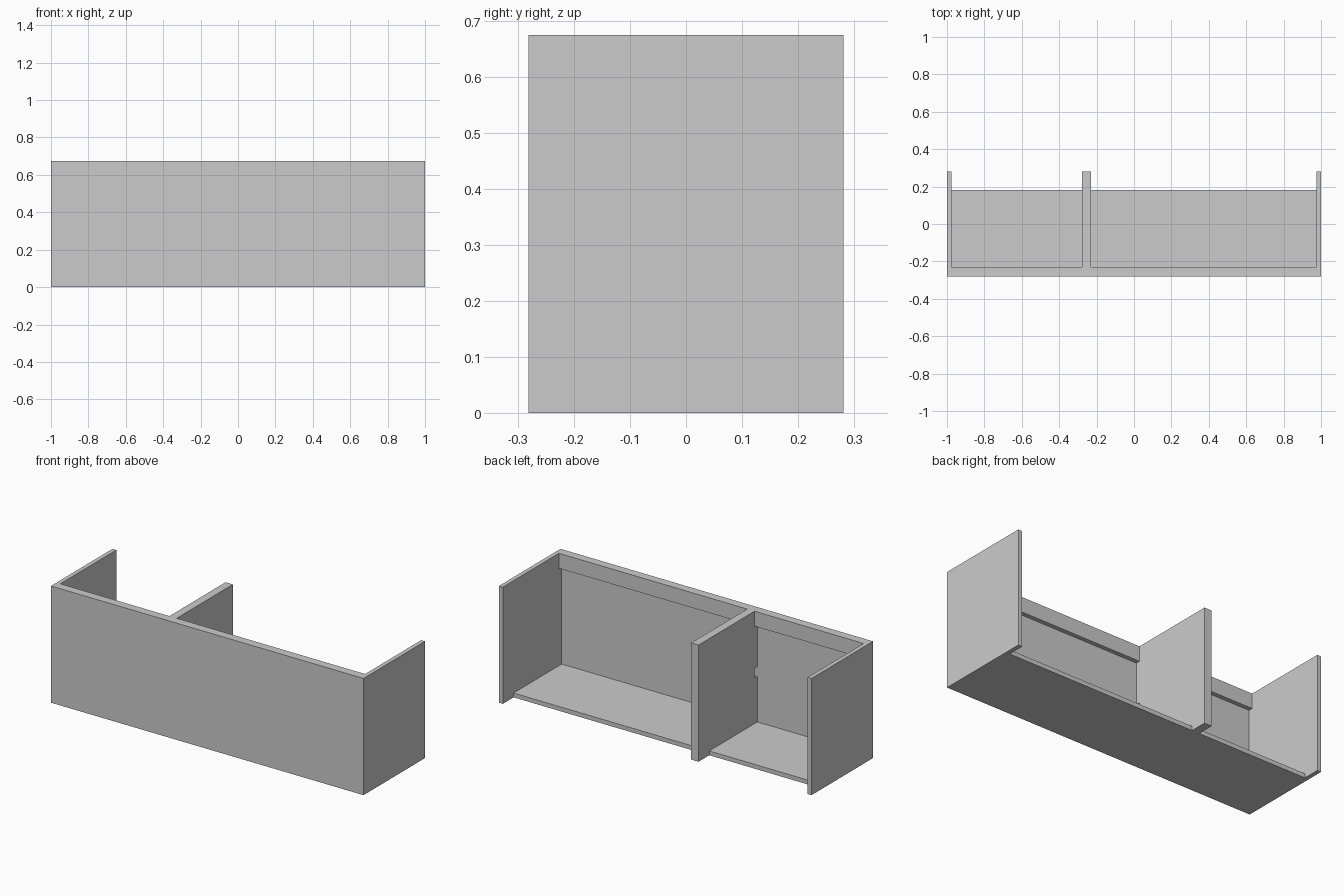
import bpy, bmesh

if "Cube" in bpy.data.objects:
    bpy.data.objects.remove(bpy.data.objects["Cube"])

X, Y, H = 1.0, 0.281, 0.675      # half width, half depth, height
T = 0.025                        # board thickness
DIV_L, DIV_R = -0.277, -0.23     # divider faces
FLOOR_BACK = 0.183
INNER = -Y + T                   # inside face of the front panel


def extrude_yz(name, profile, x0, x1):
    """Solid made from a (y, z) profile extruded along x."""
    bm = bmesh.new()
    face = bm.faces.new([bm.verts.new((x0, y, z)) for y, z in profile])
    ext = bmesh.ops.extrude_face_region(bm, geom=[face])
    verts = [v for v in ext["geom"] if isinstance(v, bmesh.types.BMVert)]
    bmesh.ops.translate(bm, verts=verts, vec=(x1 - x0, 0, 0))
    bmesh.ops.recalc_face_normals(bm, faces=bm.faces)
    mesh = bpy.data.meshes.new(name)
    bm.to_mesh(mesh)
    bm.free()
    obj = bpy.data.objects.new(name, mesh)
    bpy.context.collection.objects.link(obj)
    return obj


def board(name, x0, x1, y0, y1, z0, z1):
    return extrude_yz(name, [(y0, z0), (y1, z0), (y1, z1), (y0, z1)], x0, x1)


# Front panel across the whole width
board("front_panel", -X, X, -Y, INNER, 0, H)

# End panels
for side, x0 in (("left", -X), ("right", X - T)):
    board(side + "_end_panel", x0, x0 + T, INNER, Y, 0, H)

# Double-thickness divider with a small notch against the front panel
extrude_yz("divider", [(INNER, 0), (Y, 0), (Y, H), (INNER, H),
                       (INNER, 0.345), (INNER + T, 0.345),
                       (INNER + T, 0.288), (INNER, 0.288)], DIV_L, DIV_R)

# Floor and top rail in each bay
for side, x0, x1 in (("left", -X + T, DIV_L), ("right", DIV_R, X - T)):
    board(side + "_floor", x0, x1, INNER, FLOOR_BACK, 0, T)
    board(side + "_top_rail", x0, x1, INNER, INNER + T, 0.588, H)
